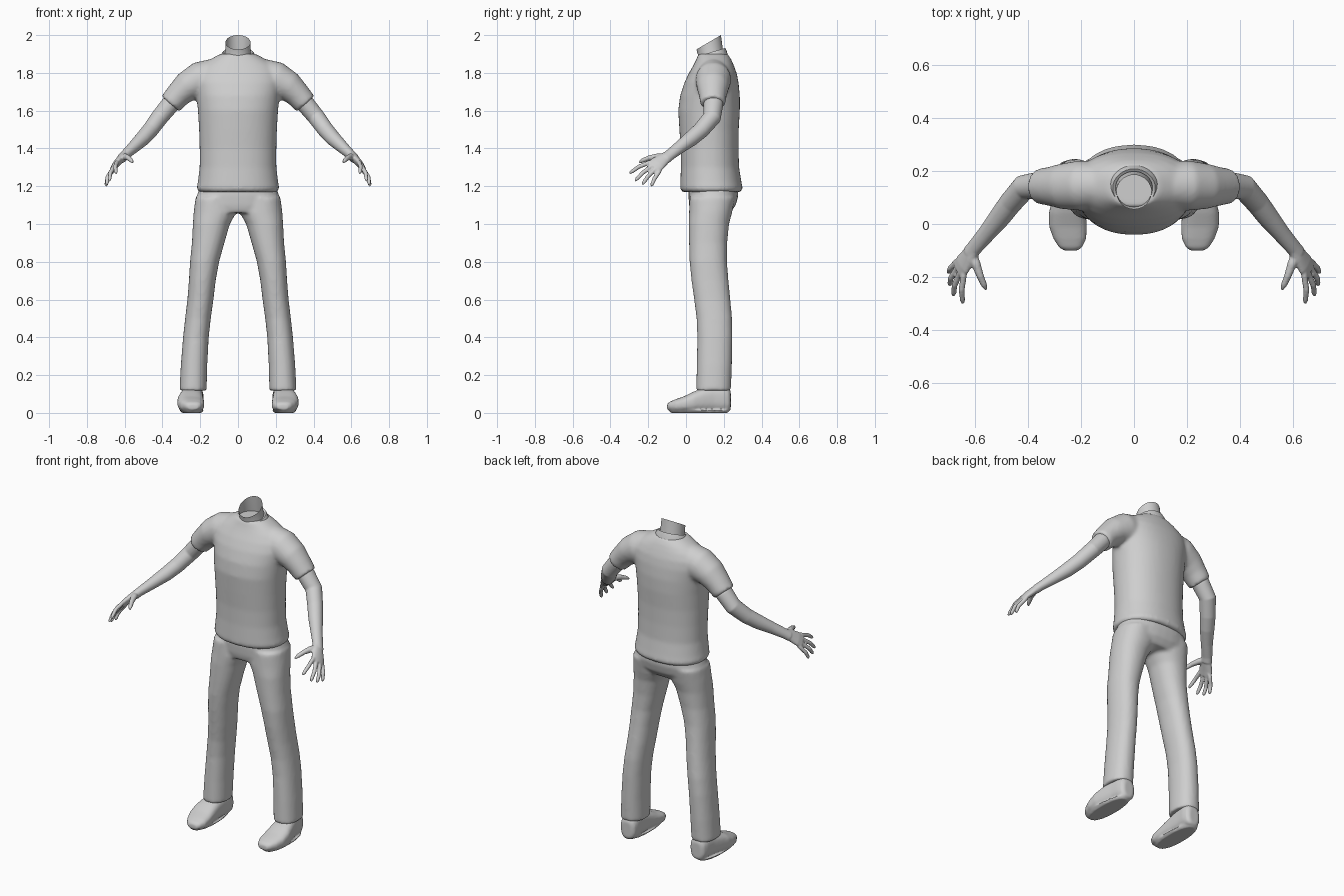
import bpy, bmesh, math
from mathutils import Vector

grey = bpy.data.materials.new("plain grey")
grey.diffuse_color = (0.62, 0.62, 0.62, 1)


def loft(bm, rings, power=2.0, n=32, caps=(True, True), side=1):
    """Skin closed rings given as (centre, u axis, v axis); side=-1 mirrors in x."""
    loops, faces = [], []
    for c, u, v in rings:
        loop = []
        for i in range(n):
            a = 2 * math.pi * i / n
            ca, sa = math.cos(a), math.sin(a)
            p = (Vector(c) + Vector(u) * math.copysign(abs(ca) ** (2 / power), ca)
                 + Vector(v) * math.copysign(abs(sa) ** (2 / power), sa))
            loop.append(bm.verts.new((p.x * side, p.y, p.z)))
        loops.append(loop)
    for a, b in zip(loops, loops[1:]):
        for i in range(n):
            j = (i + 1) % n
            faces.append(bm.faces.new((a[i], a[j], b[j], b[i])))
    if caps[0]:
        faces.append(bm.faces.new(loops[0][::-1]))
    if caps[1]:
        faces.append(bm.faces.new(loops[-1]))
    bmesh.ops.recalc_face_normals(bm, faces=faces)


def level(rows):
    """Horizontal rings from (z, x, y, half width, half depth)."""
    return [((x, y, z), (rx, 0, 0), (0, ry, 0)) for z, x, y, rx, ry in rows]


def tube(rows, across):
    """Rings square to a path of (x, y, z, radius along 'across', other radius)."""
    pts = [Vector(r[:3]) for r in rows]
    out = []
    for i, r in enumerate(rows):
        t = (pts[min(i + 1, len(pts) - 1)] - pts[max(i - 1, 0)]).normalized()
        u = Vector(across)
        u = (u - t * u.dot(t)).normalized()
        out.append((pts[i], u * r[3], t.cross(u) * r[4]))
    return out


def finish(name, bm, voxel=None, smooth=0):
    me = bpy.data.meshes.new(name)
    bm.to_mesh(me)
    bm.free()
    ob = bpy.data.objects.new(name, me)
    bpy.context.collection.objects.link(ob)
    me.materials.append(grey)
    if voxel:  # fuse the overlapping volumes into one soft skin
        m = ob.modifiers.new("fuse", 'REMESH')
        m.mode = 'VOXEL'
        m.voxel_size = voxel
        m.use_smooth_shade = True
        s = ob.modifiers.new("soften", 'SMOOTH')
        s.factor = 0.5
        s.iterations = smooth
    else:
        bpy.ops.object.select_all(action='DESELECT')
        ob.select_set(True)
        bpy.context.view_layer.objects.active = ob
        bpy.ops.object.shade_smooth_by_angle(angle=math.radians(50))
    return ob


# Shirt: body with two short sleeves
bm = bmesh.new()
loft(bm, level([
    (1.170, 0, .135, .206, .155), (1.185, 0, .135, .220, .166),
    (1.22, 0, .132, .213, .162), (1.30, 0, .127, .203, .154),
    (1.40, 0, .125, .203, .153), (1.50, 0, .122, .206, .157),
    (1.60, 0, .122, .212, .163), (1.68, 0, .127, .220, .158),
    (1.75, 0, .135, .232, .143), (1.80, 0, .142, .225, .126),
    (1.84, 0, .146, .195, .107), (1.87, 0, .147, .150, .093),
    (1.90, 0, .143, .095, .078)]), power=2.2, n=48)
for s in (1, -1):
    loft(bm, tube([
        (.13, .145, 1.785, .09, .085), (.20, .145, 1.765, .095, .095),
        (.27, .142, 1.728, .080, .086), (.315, .142, 1.685, .068, .074),
        (.358, .142, 1.636, .062, .066)], (.7, 0, .7)), side=s)
finish("shirt", bm, .010, 7)

# Collar band and open neck, both lower at the front
bm = bmesh.new()
loft(bm, [((0, .138, 1.865), (.102, 0, 0), (0, .085, .026)),
          ((0, .136, 1.893), (.091, 0, 0), (0, .079, .024)),
          ((0, .135, 1.910), (.080, 0, 0), (0, .073, .022)),
          ((0, .135, 1.905), (.070, 0, 0), (0, .063, .020))],
     caps=(False, False))
finish("collar", bm)
bm = bmesh.new()
loft(bm, [((0, .135, 1.85), (.078, 0, 0), (0, .070, .015)),
          ((0, .130, 1.91), (.068, 0, 0), (0, .064, .022)),
          ((0, .120, 1.962), (.066, 0, 0), (0, .065, .038))],
     caps=(True, False))
finish("neck", bm)

# Trousers: hips and two legs
bm = bmesh.new()
loft(bm, level([
    (1.20, 0, .145, .200, .130), (1.15, 0, .145, .218, .132),
    (1.10, 0, .140, .222, .124), (1.06, 0, .130, .200, .105)]), power=2.3)
for s in (1, -1):
    loft(bm, level([
        (1.14, .120, .140, .105, .120), (1.06, .122, .130, .113, .114),
        (1.00, .141, .121, .098, .107), (.90, .158, .117, .086, .101),
        (.80, .177, .118, .077, .099), (.70, .189, .127, .071, .098),
        (.60, .199, .139, .069, .096), (.50, .212, .150, .068, .094),
        (.40, .223, .153, .068, .093), (.25, .233, .150, .070, .093),
        (.118, .238, .146, .072, .092)]), power=2.2, side=s)
finish("trousers", bm, .010, 6)

for s, label in ((1, "left"), (-1, "right")):
    # Arm, palm and fingers
    bm = bmesh.new()
    loft(bm, tube([
        (.30, .142, 1.70, .045, .05), (.36, .145, 1.632, .049, .052),
        (.415, .138, 1.565, .046, .048), (.465, .080, 1.497, .043, .044),
        (.505, .027, 1.452, .040, .041), (.555, -.035, 1.405, .032, .034),
        (.602, -.090, 1.362, .025, .031), (.618, -.112, 1.345, .025, .033)],
        (.7, 0, .7)), side=s)
    spread = (.03, .06, -.045)
    loft(bm, tube([
        (.598, -.085, 1.366, .028, .022), (.622, -.120, 1.343, .036, .021),
        (.645, -.152, 1.318, .044, .018), (.660, -.174, 1.297, .042, .014)],
        spread), side=s)
    fingers = [  # knuckle, bend, tip
        ((.642, -.195, 1.325), (.650, -.250, 1.303), (.645, -.300, 1.268)),
        ((.655, -.183, 1.306), (.676, -.230, 1.270), (.681, -.271, 1.227)),
        ((.665, -.165, 1.288), (.690, -.203, 1.250), (.695, -.232, 1.208)),
        ((.668, -.142, 1.277), (.692, -.167, 1.240), (.699, -.184, 1.200))]
    for a, b, c in fingers:
        a, b, c = Vector(a), Vector(b), Vector(c)
        root = a + (Vector((.63, -.13, 1.335)) - a) * .4
        loft(bm, tube([(*root, .011, .011), (*a, .012, .012), (*b, .0115, .0115),
                       (*b.lerp(c, .75), .010, .010), (*c, .005, .005)],
                      spread), n=12, side=s)
    loft(bm, tube([
        (.612, -.105, 1.355, .016, .016), (.596, -.150, 1.356, .018, .018),
        (.580, -.195, 1.350, .014, .014), (.566, -.228, 1.337, .012, .012),
        (.557, -.248, 1.326, .006, .006)], (0, 0, 1)), n=12, side=s)
    finish(label + "_arm", bm, .005, 3)

    # Shoe: flat-soled rings from toe to heel
    bm = bmesh.new()
    shoe = [(-.100, .238, .026, .046), (-.088, .239, .044, .058),
            (-.055, .242, .062, .072), (-.010, .249, .071, .088),
            (.040, .251, .070, .112), (.090, .247, .063, .132),
            (.150, .240, .056, .145), (.200, .236, .054, .145),
            (.225, .235, .047, .135), (.237, .235, .032, .115)]
    rings = []
    for y, x, w, h in shoe:
        low = .006 if -.08 < y < .23 else .016
        rings.append(((x, y, (h + low) / 2), (w, 0, 0), (0, 0, (h - low) / 2)))
    loft(bm, rings, power=2.7, side=s)
    # plate that carries the sole down to the floor
    loft(bm, level([(0, .245, .07, .052, .150), (.014, .245, .07, .064, .163)]),
         power=2.3, side=s)
    finish(label + "_shoe", bm, .007, 4)
